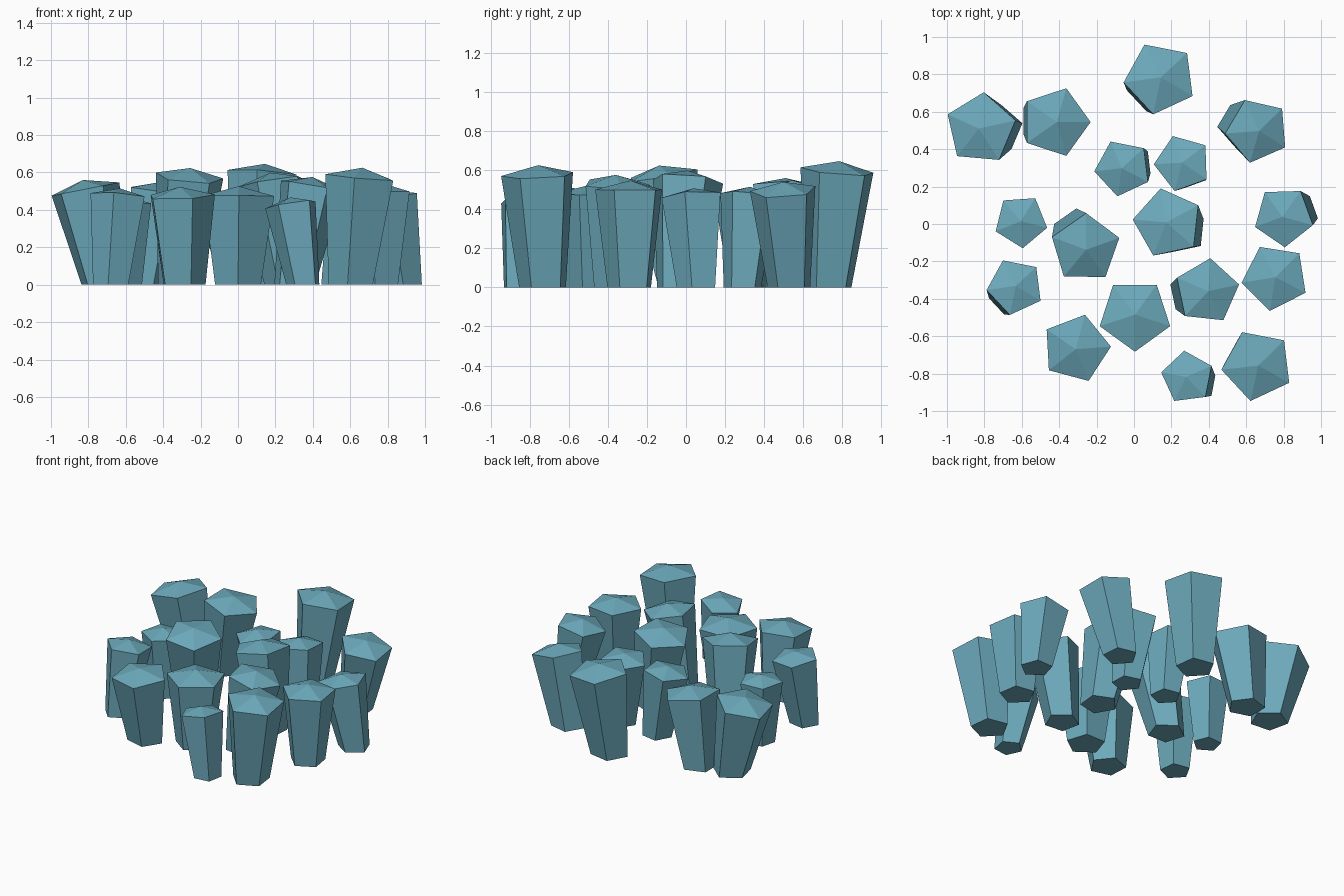
import bpy, bmesh, math
from mathutils import Vector

mat = bpy.data.materials.new("teal stone")
mat.diffuse_color = (0.15, 0.40, 0.50, 1)

SIDES = 5
FOOT_RATIO = 0.65    # foot radius relative to crown radius
TIP_RATIO = 0.26     # tip rise relative to crown radius

# crown x, crown y, crown height, crown radius, turn in degrees, foot x, foot y
COLUMNS = [
    (-0.82, 0.51, 0.51, 0.195, 85, -0.72, 0.51),
    (-0.42, 0.545, 0.50, 0.19, 0, -0.49, 0.55),
    (0.14, 0.78, 0.595, 0.198, 43, 0.09, 0.73),
    (0.66, 0.50, 0.495, 0.177, 41, 0.56, 0.53),
    (-0.06, 0.30, 0.46, 0.155, 43, 0.0, 0.32),
    (0.26, 0.325, 0.475, 0.155, 38, 0.30, 0.29),
    (-0.605, 0.015, 0.435, 0.145, 58, -0.605, 0.015),
    (-0.26, -0.13, 0.575, 0.19, 17, -0.31, -0.04),
    (0.18, 0.005, 0.55, 0.19, 30, 0.265, -0.035),
    (0.80, 0.04, 0.465, 0.165, 56, 0.88, 0.06),
    (-0.635, -0.335, 0.475, 0.155, 43, -0.675, -0.385),
    (0.005, -0.485, 0.475, 0.198, 54, 0.0, -0.49),
    (0.39, -0.36, 0.53, 0.178, 84, 0.30, -0.37),
    (0.755, -0.285, 0.50, 0.182, 45, 0.75, -0.285),
    (-0.31, -0.665, 0.475, 0.187, 3, -0.295, -0.62),
    (0.285, -0.82, 0.43, 0.144, 25, 0.35, -0.85),
    (0.66, -0.755, 0.575, 0.195, 43, 0.61, -0.73),
]


def column(i, x, y, h, r, turn, fx, fy):
    """Leaning five-sided column, flared upward, with a low pointed cap."""
    crown, foot = Vector((x, y, h)), Vector((fx, fy, 0))
    axis = (crown - foot).normalized()
    lean = Vector((0, 0, 1)).rotation_difference(axis)
    bm = bmesh.new()
    low, high = [], []
    for k in range(SIDES):
        a = math.radians(turn) + math.tau * k / SIDES
        d = Vector((math.cos(a), math.sin(a), 0)) * r
        low.append(bm.verts.new(foot + d * FOOT_RATIO))
        high.append(bm.verts.new(crown + lean @ d))
    tip = bm.verts.new(crown + axis * r * TIP_RATIO)
    bm.faces.new(low[::-1])
    for k in range(SIDES):
        n = (k + 1) % SIDES
        bm.faces.new((low[k], low[n], high[n], high[k]))
        bm.faces.new((high[k], high[n], tip))
    me = bpy.data.meshes.new(f"stone_column_{i:02d}")
    bm.to_mesh(me)
    bm.free()
    me.materials.append(mat)
    ob = bpy.data.objects.new(me.name, me)
    bpy.context.collection.objects.link(ob)


for i, c in enumerate(COLUMNS, 1):
    column(i, *c)
